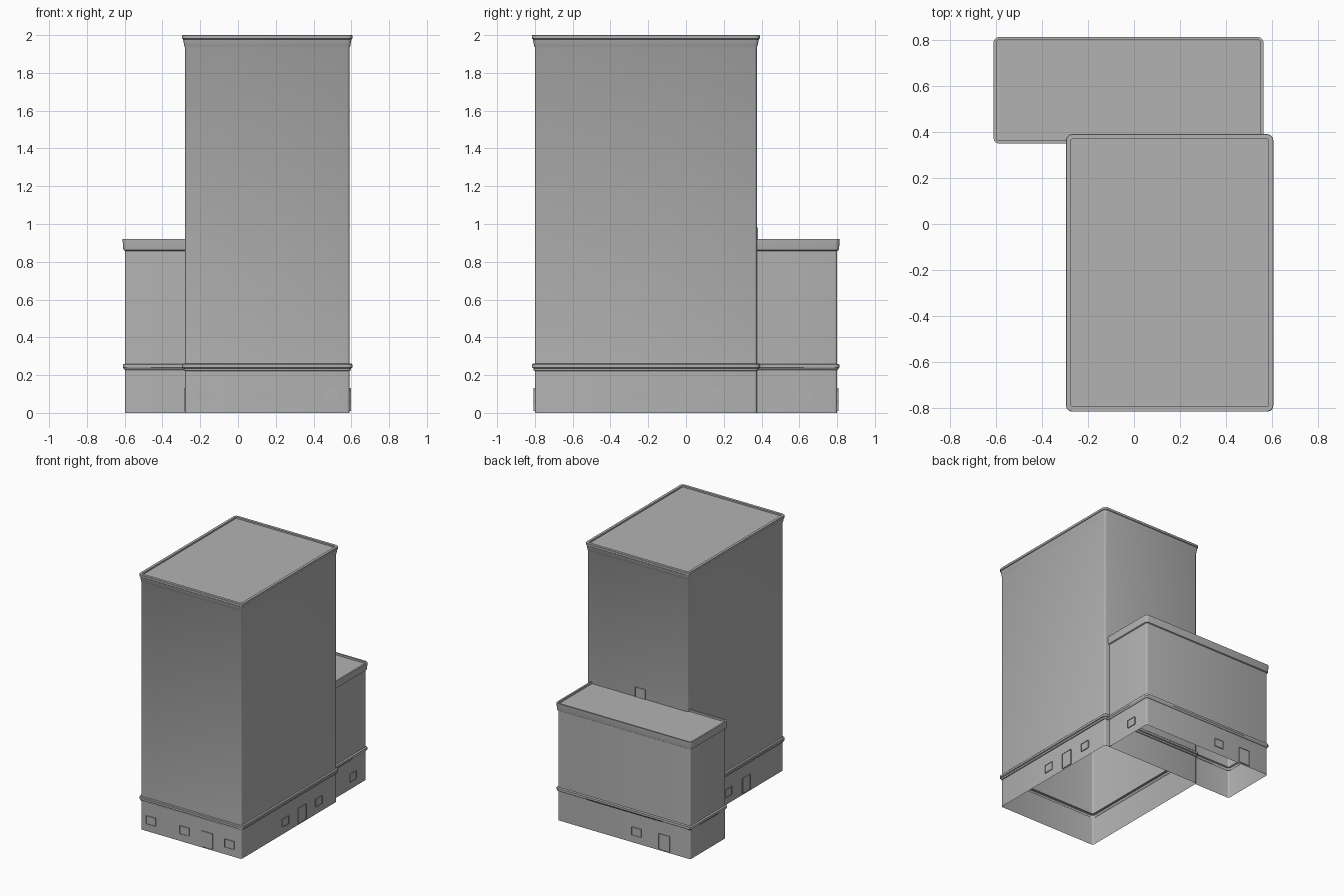
import bpy, bmesh, math
from mathutils import Vector

cube = bpy.data.objects.get("Cube")
if cube:
    bpy.data.objects.remove(cube, do_unlink=True)

grey = bpy.data.materials.new("concrete grey")
grey.use_nodes = True
COLOUR = (0.45, 0.45, 0.45, 1)
grey.diffuse_color = COLOUR
grey.node_tree.nodes["Principled BSDF"].inputs["Base Color"].default_value = COLOUR

R = 0.012  # rounding of the building corners


def finish(name, bm, smooth=True):
    mesh = bpy.data.meshes.new(name)
    bm.to_mesh(mesh)
    bm.free()
    mesh.materials.append(grey)
    obj = bpy.data.objects.new(name, mesh)
    bpy.context.collection.objects.link(obj)
    if smooth:
        bpy.ops.object.select_all(action="DESELECT")
        obj.select_set(True)
        bpy.context.view_layer.objects.active = obj
        bpy.ops.object.shade_smooth_by_angle(angle=math.radians(32))
    return obj


def outline(path, offset):
    """Plan of the walls pushed outward; true corners are rounded."""
    pts = []
    for x, y, sx, sy in path:
        if sx and sy:
            start = math.atan2(sy, sx) + math.pi / 4  # counter-clockwise end
            for i in range(4):
                a = start - i * math.pi / 6
                pts.append((x - sx * R + (R + offset) * math.cos(a),
                            y - sy * R + (R + offset) * math.sin(a)))
        else:
            pts.append((x + sx * offset, y + sy * offset))
    return pts


def shell(name, path, profile, closed):
    """Sweep a moulding profile of (offset, height) round the plan, then roof it."""
    bm = bmesh.new()
    rings = [[bm.verts.new((x, y, z)) for x, y in outline(path, off)]
             for off, z in profile]
    n = len(rings[0])
    for low, high in zip(rings, rings[1:]):
        for i in range(n if closed else n - 1):
            j = (i + 1) % n
            bm.faces.new((low[j], low[i], high[i], high[j]))
    bm.faces.new(rings[-1][::-1])
    return finish(name, bm)


# Tall block: open below, with a string course and a flared cornice
X0, X1, Y0, Y1 = -0.28, 0.59, -0.80, 0.375
tower_plan = [(X0, Y0, -1, -1), (X0, Y1, -1, 1), (X1, Y1, 1, 1), (X1, Y0, 1, -1)]
shell("tower", tower_plan, [
    (0, 0), (0, 0.222), (0.006, 0.224), (0.008, 0.236), (0.016, 0.24),
    (0.016, 0.256), (0.012, 0.26), (0, 0.262), (0, 1.935), (0.004, 1.942),
    (0.011, 1.978), (0.016, 1.982), (0.016, 1.998), (0.014, 2.0),
    (-0.006, 2.0), (-0.006, 1.988)], True)

# Lower block: its plan starts and ends against the tall block
AX0, AX1, AY0, AY1 = -0.598, 0.55, 0.362, 0.80
annex_plan = [(X0, AY0, 0, -1), (AX0, AY0, -1, -1), (AX0, AY1, -1, 1),
              (AX1, AY1, 1, 1), (AX1, Y1, 1, 0)]
shell("annex", annex_plan, [
    (0, 0), (0, 0.228), (0.005, 0.23), (0.012, 0.24), (0.012, 0.256),
    (0, 0.26), (0, 0.858), (0.008, 0.862), (0.011, 0.875), (0.013, 0.92),
    (0, 0.92), (0, 0.905)], False)


# Doors and windows: thin framed plates on the walls
def plate(name, where, normal, z0, z1, width, depth=0.007):
    n = Vector((*normal, 0))
    side = Vector((-n.y, n.x, 0))
    base = Vector((*where, 0))
    bm = bmesh.new()
    corners = [(-1, z0), (1, z0), (1, z1), (-1, z1)]
    back, front = [[bm.verts.new(base + side * s * width / 2 + n * d + Vector((0, 0, z)))
                    for s, z in corners] for d in (0, depth)]
    face = bm.faces.new(front)
    for i in range(4):
        j = (i + 1) % 4
        bm.faces.new((back[i], back[j], front[j], front[i]))
    bmesh.ops.inset_region(bm, faces=[face], thickness=0.006)
    bmesh.ops.translate(bm, verts=face.verts, vec=n * -0.004)
    finish(name, bm, False)


def window(name, where, normal):
    plate(name, where, normal, 0.06, 0.122, 0.08)


def door(name, where, normal):
    plate(name, where, normal, 0.01, 0.132, 0.095)


FRONT, BACK, LEFT, RIGHT = (0, -1), (0, 1), (1, 0), (-1, 0)
for i, x in enumerate((-0.19, 0.10, 0.49)):
    window(f"front_window_{i + 1}", (x, Y0), FRONT)
door("front_door", (0.295, Y0), FRONT)
for i, y in enumerate((-0.26, 0.15)):
    window(f"left_window_{i + 1}", (X1, y), LEFT)
door("left_door", (X1, -0.055), LEFT)
window("right_window", (X0, -0.12), RIGHT)
door("right_door", (X0, -0.34), RIGHT)
window("annex_side_window", (AX1, 0.63), LEFT)
window("annex_back_window", (-0.135, AY1), BACK)
door("annex_back_door", (-0.375, AY1), BACK)
plate("roof_door", (0.13, Y1), BACK, 0.905, 0.982, 0.085)
